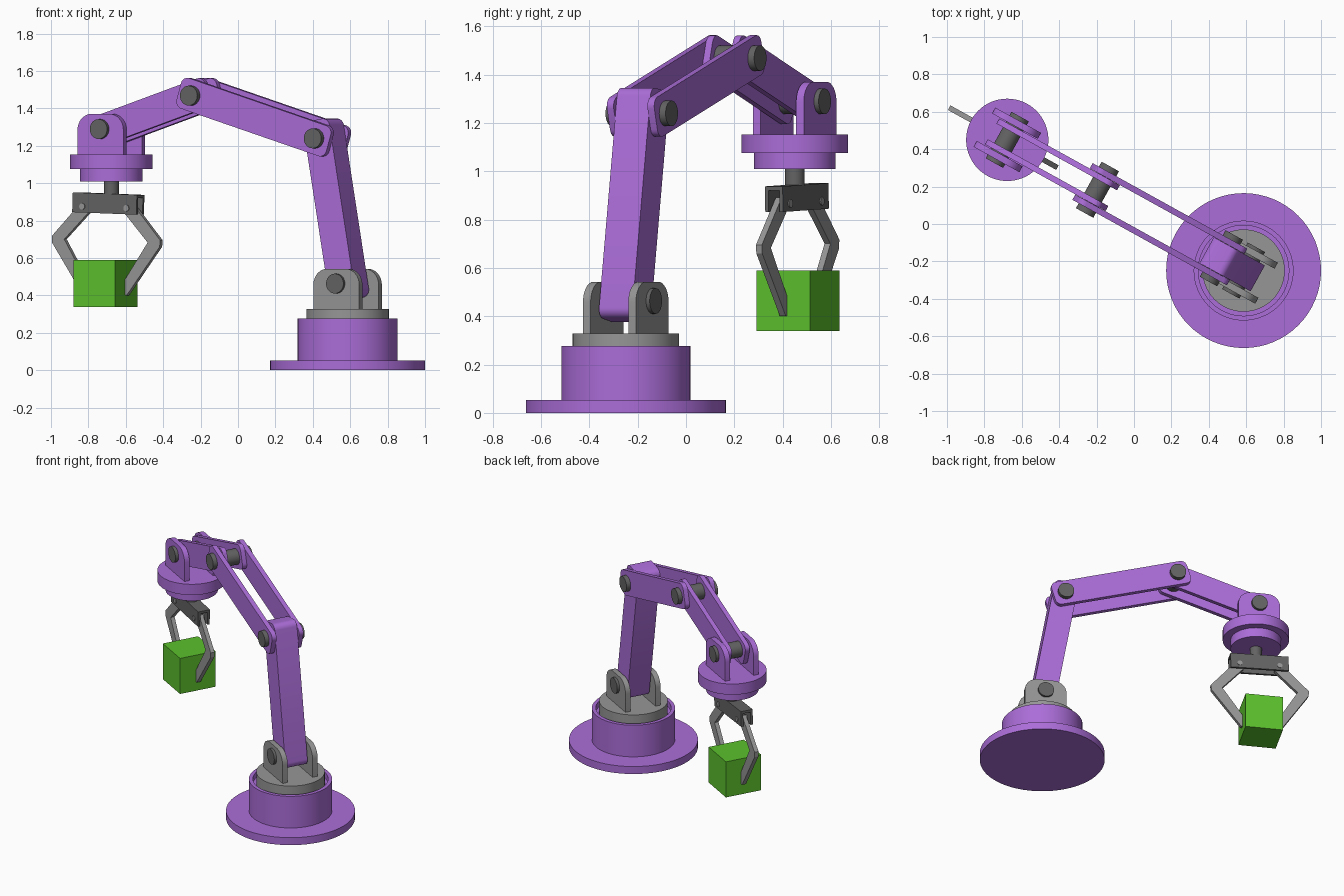
import bpy, bmesh, math
from mathutils import Matrix, Vector

if "Cube" in bpy.data.objects:
    bpy.data.objects.remove(bpy.data.objects["Cube"])


def material(name, rgb):
    m = bpy.data.materials.new(name)
    m.diffuse_color = (*rgb, 1)
    m.use_nodes = True
    m.node_tree.nodes["Principled BSDF"].inputs["Base Color"].default_value = m.diffuse_color
    return m


PURPLE = material("purple paint", (0.41, 0.154, 0.69))
GREY = material("light grey metal", (0.305, 0.305, 0.305))
DARK = material("dark grey metal", (0.125, 0.125, 0.125))
GREEN = material("green block", (0.105, 0.53, 0.026))

# Arm frame: local x = reach, local y = up, local z = sideways
A = math.radians(151.05)
REACH = Vector((math.cos(A), math.sin(A), 0))
UP = Vector((0, 0, 1))
SIDE = REACH.cross(UP)
FRAME = Matrix.Translation((0.586, -0.249, 0)) @ Matrix((REACH, UP, SIDE)).transposed().to_4x4()


def finish(name, bm, mat, smooth=True):
    bmesh.ops.recalc_face_normals(bm, faces=bm.faces)
    me = bpy.data.meshes.new(name)
    bm.to_mesh(me)
    bm.free()
    me.materials.append(mat)
    ob = bpy.data.objects.new(name, me)
    bpy.context.collection.objects.link(ob)
    if smooth:
        bpy.ops.object.select_all(action='DESELECT')
        ob.select_set(True)
        bpy.context.view_layer.objects.active = ob
        bpy.ops.object.shade_smooth_by_angle(angle=math.radians(30))
    return ob


def prism(name, pts, t0, t1, mat, local=Matrix()):
    """Extrude a (reach, up) outline sideways from t0 to t1."""
    bm = bmesh.new()
    f = bm.faces.new([bm.verts.new((p[0], p[1], t0)) for p in pts])
    ext = bmesh.ops.extrude_face_region(bm, geom=[f])
    for v in ext["geom"]:
        if isinstance(v, bmesh.types.BMVert):
            v.co.z = t1
    bmesh.ops.transform(bm, matrix=FRAME @ local, verts=bm.verts)
    return finish(name, bm, mat)


def rounded(pts, radii, n=6):
    """Round the corners of a polygon, one radius per corner."""
    out = []
    for i, r in enumerate(radii):
        p, a, b = (Vector(pts[j % len(pts)]) for j in (i, i - 1, i + 1))
        if r == 0:
            out.append(p)
            continue
        da, db = (a - p).normalized(), (b - p).normalized()
        c = p + (da + db) * r
        for k in range(n + 1):
            s = math.pi / 2 * k / n
            out.append(c - db * r * math.cos(s) - da * r * math.sin(s))
    return out


def link_outline(p, q, width, ext0, ext1, r):
    """Rounded bar running past both joints."""
    p, q = Vector(p), Vector(q)
    d = (q - p).normalized()
    w = Vector((-d.y, d.x)) * width / 2
    a, b = p - d * ext0, q + d * ext1
    return rounded([a - w, b - w, b + w, a + w], [r] * 4)


def pair(name, pts, t0, t1, mat, local=Matrix()):
    for label, s in (("front", -1), ("back", 1)):
        prism(f"{label}_{name}", pts, s * t0, s * t1, mat, local)


def circle(c, r, n=28):
    return [(c[0] + r * math.cos(2 * math.pi * k / n),
             c[1] + r * math.sin(2 * math.pi * k / n)) for k in range(n)]


def lathe(name, profile, reach, mat, n=64):
    """Spin a (radius, height) profile that starts and ends on the axis."""
    bm = bmesh.new()
    vs = [bm.verts.new((r, 0, z)) for r, z in profile]
    es = [bm.edges.new(e) for e in zip(vs, vs[1:])]
    bmesh.ops.spin(bm, geom=vs + es, cent=(0, 0, 0), axis=(0, 0, 1),
                   angle=2 * math.pi, steps=n)
    bmesh.ops.remove_doubles(bm, verts=bm.verts, dist=1e-4)
    bmesh.ops.translate(bm, vec=FRAME @ Vector((reach, 0, 0)), verts=bm.verts)
    return finish(name, bm, mat)


# Joint positions (reach, up)
SHOULDER, ELBOW = (0, 0.463), (0.136, 1.239)
WRIST, HEAD = (0.893, 1.468), (1.444, 1.289)

# Base with recessed rim, and turntable
lathe("base", [(0, 0), (0.414, 0), (0.414, 0.053), (0.267, 0.053), (0.267, 0.277),
               (0.242, 0.277), (0.242, 0.238), (0, 0.238)], 0, PURPLE)
lathe("turntable", [(0, 0.236), (0.22, 0.236), (0.22, 0.328), (0, 0.328)], 0, GREY)


# Clevis brackets on turntable and head
def bracket(u, z0, z1):
    return rounded([(u - 0.14, z0), (u + 0.14, z0), (u + 0.14, z1), (u - 0.14, z1)],
                   [0, 0, 0.085, 0.085], 8)


pair("shoulder_bracket", bracket(0, 0.326, 0.542), 0.089, 0.125, GREY)
pair("head_bracket", bracket(HEAD[0], 1.15, 1.37), 0.084, 0.12, PURPLE)

# Arm links
prism("lower_arm", link_outline(SHOULDER, ELBOW, 0.16, 0.081, 0.1, 0.04), -0.079, 0.079, PURPLE)
pair("upper_arm_plate", link_outline(ELBOW, WRIST, 0.17, 0.085, 0.08, 0.04), 0.08, 0.112, PURPLE)
pair("forearm_plate", link_outline(WRIST, HEAD, 0.165, 0.082, 0.082, 0.04), 0.048, 0.079, PURPLE)

# Joint pins
for name, c in (("shoulder", SHOULDER), ("elbow", ELBOW), ("wrist", WRIST), ("head", HEAD)):
    prism(name + "_pin", circle(c, 0.053), -0.142, 0.142, DARK)

# Head discs and stem
lathe("head_disc", [(0, 1.01), (0.168, 1.01), (0.168, 1.076), (0.22, 1.076),
                    (0.22, 1.152), (0, 1.152)], HEAD[0], PURPLE)
lathe("stem", [(0, 0.93), (0.04, 0.93), (0.04, 1.012), (0, 1.012)], HEAD[0], DARK, 28)

# Gripper channel, slightly tilted
GU, GZ = 1.462, 0.891
TILT = Matrix.Translation((GU, GZ, 0)) @ Matrix.Rotation(math.radians(2.0), 4, 'Z')


def rect(x, z0, z1):
    return [(-x, z0), (x, z0), (x, z1), (-x, z1)]


prism("gripper_top", rect(0.196, 0.036, 0.053), -0.042, 0.042, DARK, TILT)
pair("gripper_cheek", rect(0.196, -0.053, 0.036), 0.026, 0.042, DARK, TILT)

# Bent fingers and their screws
for label, s in (("far", 1), ("near", -1)):
    finger = [(0.115, -0.005), (0.155, 0.005), (0.331, -0.185), (0.329, -0.22),
              (0.137, -0.486), (0.115, -0.486), (0.115, -0.415), (0.255, -0.2), (0.105, -0.045)]
    prism(label + "_finger", [(s * x, z) for x, z in finger], -0.014, 0.014, GREY, TILT)
    prism(label + "_finger_screw", circle((s * 0.135, -0.02), 0.017, 16),
          -0.047, 0.047, GREY, TILT)

# Held cube
prism("cube", [(1.477 + x, 0.464 + z) for x, z in rect(0.126, -0.126, 0.126)],
      -0.129, 0.123, GREEN)
